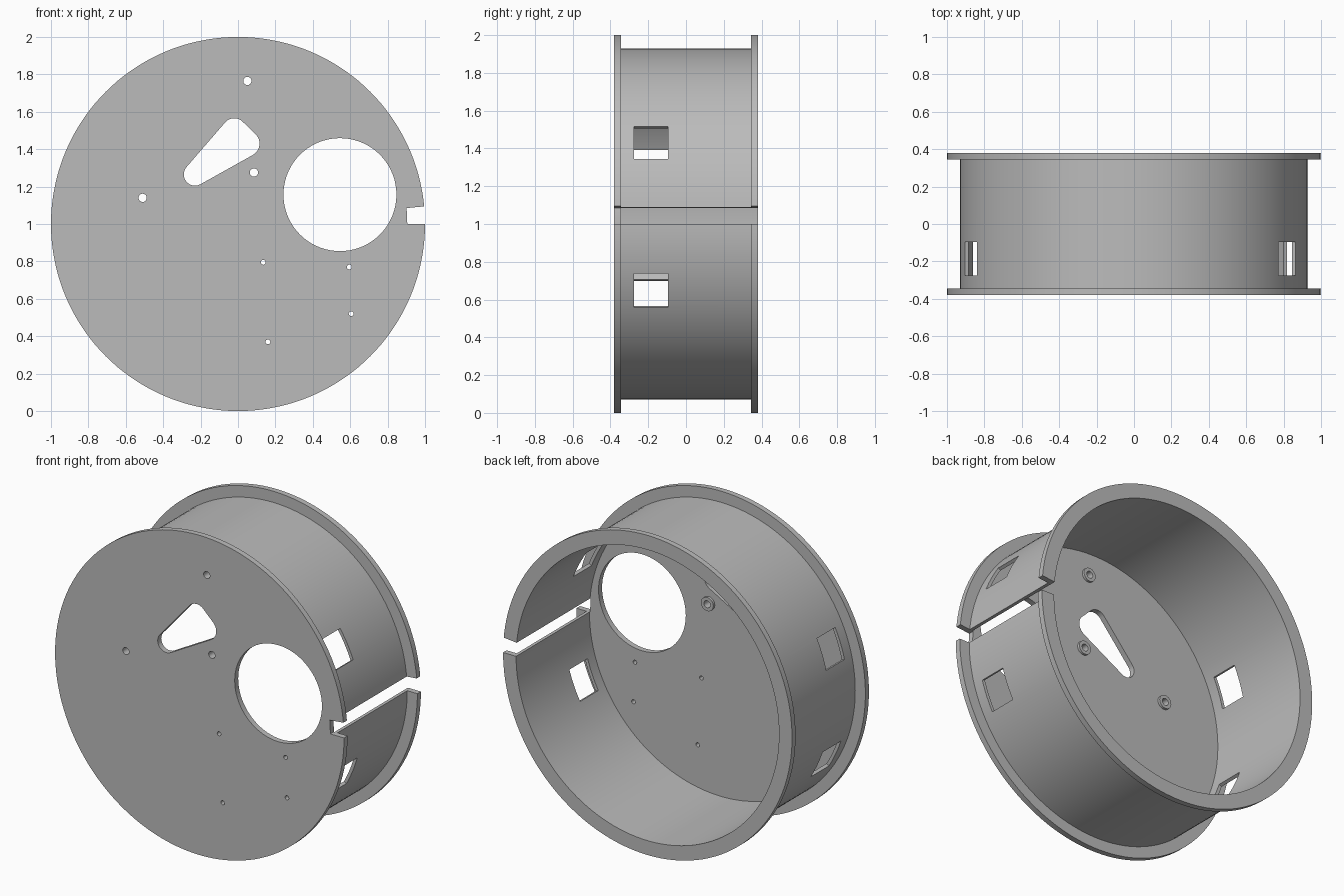
import bpy, bmesh, math
from mathutils import Vector

if "Cube" in bpy.data.objects:
    bpy.data.objects.remove(bpy.data.objects["Cube"], do_unlink=True)

HALF, RIM, DRUM, BORE, PLATE = 0.38, 1.0, 0.93, 0.91, 0.035

grey = bpy.data.materials.new("plain grey")
grey.use_nodes = True
grey.diffuse_color = (0.5, 0.5, 0.5, 1)
grey.node_tree.nodes["Principled BSDF"].inputs["Base Color"].default_value = (0.5, 0.5, 0.5, 1)


def make_object(name, bm):
    bmesh.ops.remove_doubles(bm, verts=bm.verts, dist=1e-5)
    bmesh.ops.recalc_face_normals(bm, faces=bm.faces)
    mesh = bpy.data.meshes.new(name)
    bm.to_mesh(mesh)
    bm.free()
    mesh.materials.append(grey)
    obj = bpy.data.objects.new(name, mesh)
    bpy.context.collection.objects.link(obj)
    return obj


def lathe(name, profile, cx, cz, steps, closed=False):
    """Spin (radius, y) points around an axis along y."""
    bm = bmesh.new()
    verts = [bm.verts.new((cx + r, y, cz)) for r, y in profile]
    pairs = list(zip(verts, verts[1:]))
    if closed:
        pairs.append((verts[-1], verts[0]))
    edges = [bm.edges.new(p) for p in pairs]
    bmesh.ops.spin(bm, geom=verts + edges, cent=(cx, 0, cz), axis=(0, 1, 0),
                   angle=math.tau, steps=steps, use_duplicate=False)
    return make_object(name, bm)


def prism(name, outline, y0, y1):
    """Extrude an (x, z) outline along y."""
    bm = bmesh.new()
    face = bm.faces.new([bm.verts.new((x, y0, z)) for x, z in outline])
    out = bmesh.ops.extrude_face_region(bm, geom=[face])
    moved = [g for g in out["geom"] if isinstance(g, bmesh.types.BMVert)]
    bmesh.ops.translate(bm, verts=moved, vec=(0, y1 - y0, 0))
    return make_object(name, bm)


def arc(cx, cz, r, start, end, steps):
    angles = [math.radians(start + (end - start) * i / steps) for i in range(steps + 1)]
    return [(cx + r * math.cos(a), cz + r * math.sin(a)) for a in angles]


def rounded_hull(circles, steps=12):
    """Outline wrapped counter-clockwise around circles (x, z, radius)."""
    points, n, normals = [], len(circles), []
    for i in range(n):
        a, b = circles[i], circles[(i + 1) % n]
        d = Vector((b[0] - a[0], b[1] - a[1]))
        lean = math.acos((a[2] - b[2]) / d.length)
        normals.append(math.degrees(math.atan2(d.y, d.x) - lean))
    for i, (x, z, r) in enumerate(circles):
        start, end = normals[i - 1], normals[i]
        while end < start:
            end += 360
        points += arc(x, z, r, start, end, steps)
    return points


def cut(target, cutter):
    cutter.hide_render = True
    mod = target.modifiers.new("cut", "BOOLEAN")
    mod.operation, mod.solver, mod.object = "DIFFERENCE", "EXACT", cutter
    bpy.ops.object.select_all(action="DESELECT")
    bpy.context.view_layer.objects.active = target
    target.select_set(True)
    bpy.ops.object.modifier_apply(modifier=mod.name)
    bpy.data.objects.remove(cutter, do_unlink=True)


# Spool: solid front plate, thin drum and open back flange
body = lathe("spool_body", [
    (0, -HALF), (RIM, -HALF), (RIM, PLATE - HALF), (DRUM, PLATE - HALF),
    (DRUM, HALF - PLATE), (RIM, HALF - PLATE), (RIM, HALF), (BORE, HALF),
    (BORE, PLATE - HALF), (0, PLATE - HALF)], 0, 1, 144)

# Round holes through the front plate
bolts = [(0.05, 1.765), (-0.51, 1.14), (0.085, 1.275)]
pins = [(0.135, 0.795), (0.595, 0.77), (0.605, 0.52), (0.16, 0.37)]
holes = [(0.545, 1.157, 0.302, 72)]
holes += [(x, z, 0.022, 24) for x, z in bolts]
holes += [(x, z, 0.013, 16) for x, z in pins]
for x, z, r, steps in holes:
    outline = arc(x, z, r, 0, 360, steps)[:-1]
    cut(body, prism("hole_cutter", outline, -HALF - 0.1, -HALF + 0.1))

# Rounded three-cornered opening
corners = [(-0.23, 1.265, 0.06), (0.045, 1.43, 0.07), (-0.02, 1.5, 0.065)]
cut(body, prism("opening_cutter", rounded_hull(corners), -HALF - 0.1, -HALF + 0.1))

# Wedge slot along the whole left side
slot = arc(0, 1, 0.905, 5.4, 0, 4) + arc(0, 1, 1.1, 0, 5.4, 4)
cut(body, prism("slot_cutter", slot, -HALF - 0.1, HALF + 0.1))

# Square windows in the drum wall
for degrees in (27.7, -22.4, 160.6, 205):
    a = math.radians(degrees)
    out, side = Vector((math.cos(a), math.sin(a))), Vector((-math.sin(a), math.cos(a)))
    box = [Vector((0, 1)) + out * r + side * s
           for r, s in ((0.8, -0.097), (1.05, -0.097), (1.05, 0.097), (0.8, 0.097))]
    cut(body, prism("window_cutter", box, -0.275, -0.095))

# Raised collars around the bolt holes inside the plate
inner = PLATE - HALF
collars = [lathe("bolt_collar", [(0.022, inner - 0.002), (0.043, inner - 0.002),
                                 (0.043, inner + 0.015), (0.022, inner + 0.015)],
                 x, z, 24, closed=True) for x, z in bolts]

# Smooth curved walls, keep edges crisp
bpy.ops.object.select_all(action="DESELECT")
for obj in [body] + collars:
    obj.select_set(True)
bpy.context.view_layer.objects.active = body
bpy.ops.object.shade_smooth_by_angle(angle=math.radians(30))
